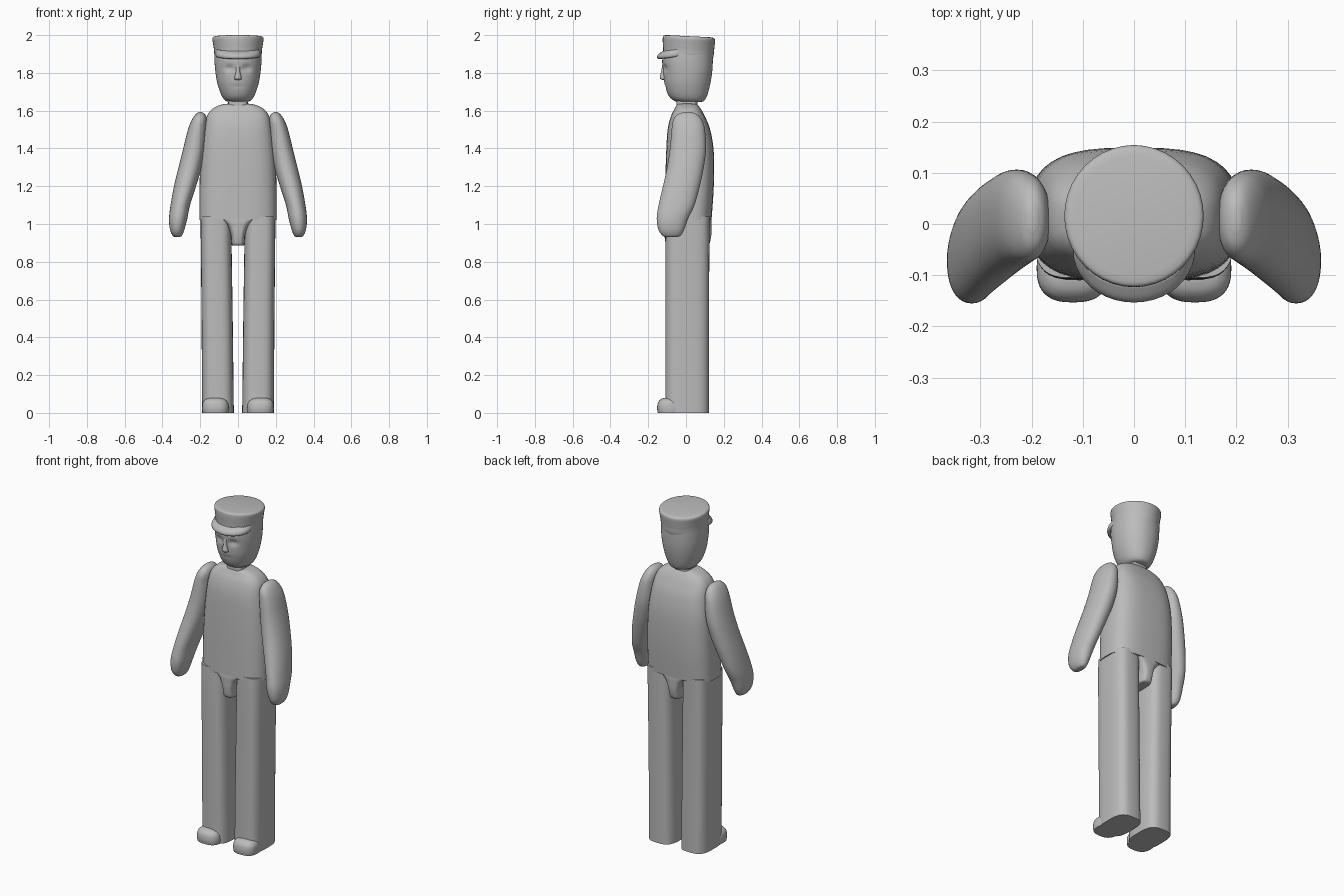
import bpy, bmesh, math
from mathutils import Vector

cube = bpy.data.objects.get("Cube")
if cube:
    bpy.data.objects.remove(cube)

grey = bpy.data.materials.new("plain_grey")
grey.use_nodes = True
grey.diffuse_color = (0.5, 0.5, 0.5, 1)
grey.node_tree.nodes["Principled BSDF"].inputs["Base Color"].default_value = (0.5, 0.5, 0.5, 1)


def spline(a, b, c, d, t):
    """Catmull-Rom blend of four sections."""
    return [0.5 * (2 * q + (r - p) * t + (2 * p - 5 * q + 4 * r - s) * t * t
                   + (3 * q - p - 3 * r + s) * t ** 3) for p, q, r, s in zip(a, b, c, d)]


def loft(name, sections, power=2.0, side=1, steps=4, sides=40, shape=None, angle=40):
    """Skin rounded sections (z, x min, x max, y min, y max) from bottom to top."""
    rows = []
    for i in range(len(sections) - 1):
        a, b = sections[max(i - 1, 0)], sections[i]
        c, d = sections[i + 1], sections[min(i + 2, len(sections) - 1)]
        rows += [spline(a, b, c, d, s / steps) for s in range(steps)]
    rows.append(sections[-1])
    bm = bmesh.new()
    rings = []
    for z, x0, x1, y0, y1 in rows:
        ring = []
        for k in range(sides):
            t = 2 * math.pi * k / sides
            u, v = (math.copysign(abs(f) ** (2 / power), f) for f in (math.cos(t), math.sin(t)))
            p = Vector(((x0 + x1 + (x1 - x0) * u) / 2 * side, (y0 + y1 + (y1 - y0) * v) / 2, z))
            ring.append(bm.verts.new(shape(p) if shape else p))
        rings.append(ring)
    for low, high in zip(rings, rings[1:]):
        for k in range(sides):
            j = (k + 1) % sides
            bm.faces.new((low[k], low[j], high[j], high[k]))
    bm.faces.new(rings[0])
    bm.faces.new(rings[-1])
    bmesh.ops.recalc_face_normals(bm, faces=bm.faces[:])
    mesh = bpy.data.meshes.new(name)
    bm.to_mesh(mesh)
    bm.free()
    mesh.materials.append(grey)
    obj = bpy.data.objects.new(name, mesh)
    bpy.context.collection.objects.link(obj)
    bpy.ops.object.select_all(action='DESELECT')
    obj.select_set(True)
    bpy.context.view_layer.objects.active = obj
    bpy.ops.object.shade_smooth_by_angle(angle=math.radians(angle))
    return obj


def centred(*rows):
    """Sections symmetric in x: (z, half width, y min, y max)."""
    return [(z, -w, w, a, b) for z, w, a, b in rows]


# Torso with rounded shoulders
loft("torso", centred(
    (1.02, .205, -.113, .135), (1.2, .204, -.11, .147), (1.38, .195, -.105, .147),
    (1.5, .18, -.097, .128), (1.57, .165, -.08, .1), (1.61, .135, -.06, .078),
    (1.633, .085, -.045, .058), (1.638, .03, -.015, .025)), power=3)

# Crotch piece flaring into the torso
loft("crotch", centred(
    (.885, .024, -.08, .1), (.892, .034, -.105, .122), (.94, .038, -.114, .134),
    (.985, .055, -.115, .136), (1.01, .08, -.115, .136), (1.03, .11, -.112, .134)), power=4)

# Neck
loft("neck", centred((1.57, .052, -.05, .065), (1.63, .052, -.05, .062),
                     (1.69, .05, -.048, .06)), power=4)


# Face carving: eye sockets and a shallow mouth line
def carve_face(p):
    if p.y < 0:
        for ex in (-.045, .045):
            p.y += .013 * math.exp(-((p.x - ex) / .024) ** 2 - ((p.z - 1.825) / .018) ** 2)
        p.y += .004 * math.exp(-(p.x / .03) ** 2 - ((p.z - 1.728) / .006) ** 2)
    return p


loft("head", centred(
    (1.645, .035, -.03, .07), (1.652, .065, -.062, .095), (1.68, .087, -.092, .112),
    (1.74, .108, -.113, .128), (1.8, .119, -.12, .138), (1.86, .124, -.126, .142),
    (1.92, .124, -.12, .143)), power=2.15, steps=7, sides=72, shape=carve_face)

# Nose
loft("nose", centred((1.762, .008, -.12, -.1), (1.768, .019, -.136, -.1),
                     (1.782, .017, -.138, -.1), (1.81, .011, -.131, -.1),
                     (1.845, .013, -.125, -.1)), sides=20)


# Cap crown, slightly lower at the back
def tilt(p):
    p.z -= .05 * (p.y + .1) * (1 if p.z > 1.95 else 1.3)
    return p


loft("cap", centred(
    (1.885, .118, -.115, .14), (1.905, .125, -.12, .146), (1.93, .127, -.121, .148),
    (1.96, .132, -.123, .152), (1.985, .136, -.123, .154), (1.996, .131, -.119, .149),
    (2.0, .115, -.104, .134)), shape=tilt)


# Cap visor, drooping at the front
def droop(p):
    p.z += .12 * (p.y + .15) * (p.y < 0)
    return p


loft("visor", centred(
    (1.872, .1, -.14, .02), (1.876, .115, -.15, .04), (1.888, .119, -.153, .05),
    (1.9, .117, -.145, .05), (1.912, .112, -.122, .04)), shape=droop)

for label, side in (("left", 1), ("right", -1)):
    # Arm, bent forward towards the hand
    loft(label + "_arm", [
        (.93, .311, .33, -.095, -.055), (.937, .298, .345, -.122, -.03),
        (.97, .284, .36, -.146, -.01), (1.03, .268, .365, -.155, .012),
        (1.1, .254, .357, -.145, .045), (1.2, .222, .339, -.122, .073),
        (1.3, .192, .315, -.1, .094), (1.4, .172, .29, -.085, .106),
        (1.5, .165, .265, -.076, .1), (1.55, .164, .245, -.068, .085),
        (1.58, .174, .225, -.045, .06), (1.592, .19, .208, -.012, .03)],
        power=2.2, side=side)

    # Straight trouser leg
    loft(label + "_leg", [
        (0, .022, .19, -.11, .122), (.5, .028, .193, -.109, .122),
        (.9, .034, .197, -.108, .124), (1.04, .036, .198, -.105, .125)],
        power=3.2, side=side)

    # Shoe tip
    loft(label + "_shoe", [
        (0, .05, .188, -.149, -.02), (.025, .048, .19, -.153, -.02),
        (.055, .054, .186, -.148, -.03), (.073, .072, .17, -.132, -.04),
        (.08, .1, .145, -.112, -.06)], power=2.6, side=side)
